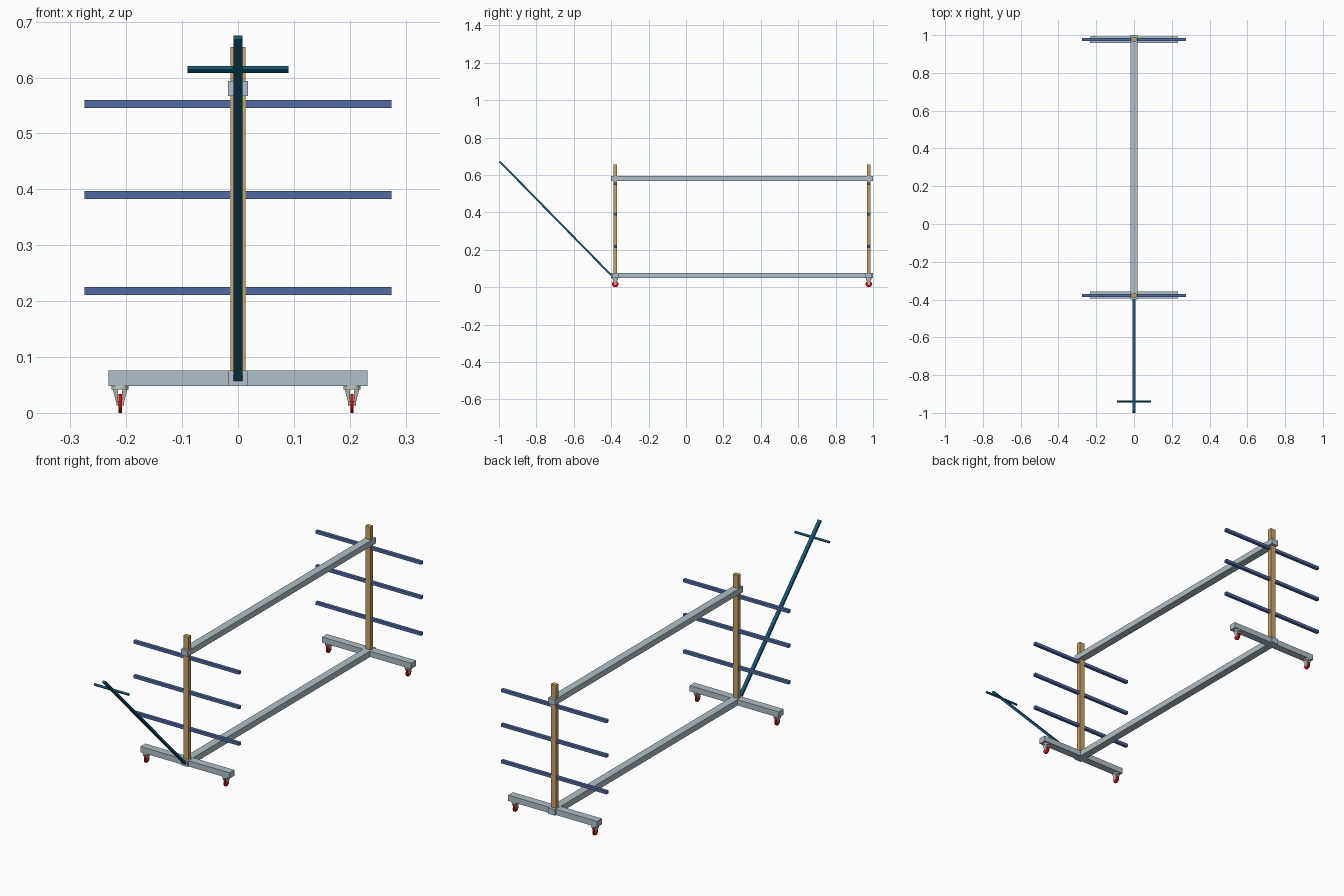
import bpy, bmesh, math
from mathutils import Matrix, Vector

if "Cube" in bpy.data.objects:
    bpy.data.objects.remove(bpy.data.objects["Cube"])


def material(name, rgb):
    m = bpy.data.materials.new(name)
    m.diffuse_color = (*rgb, 1)
    m.use_nodes = True
    m.node_tree.nodes["Principled BSDF"].inputs["Base Color"].default_value = m.diffuse_color
    return m


GREY = material("steel_grey", (0.44, 0.53, 0.58))
WOOD = material("tan", (0.58, 0.38, 0.13))
BLUE = material("arm_blue", (0.085, 0.145, 0.38))
TEAL = material("handle_teal", (0.005, 0.10, 0.18))
RED = material("wheel_red", (0.75, 0.0, 0.0))
PALE = material("caster_grey", (0.56, 0.57, 0.53))


def finish(name, bm, mat):
    bmesh.ops.recalc_face_normals(bm, faces=bm.faces[:])
    me = bpy.data.meshes.new(name)
    bm.to_mesh(me)
    bm.free()
    me.materials.append(mat)
    ob = bpy.data.objects.new(name, me)
    bpy.context.collection.objects.link(ob)
    return ob


def box(name, lo, hi, mat):
    lo, hi = Vector(lo), Vector(hi)
    bm = bmesh.new()
    bmesh.ops.create_cube(bm, size=1, matrix=Matrix.Translation((lo + hi) / 2)
                          @ Matrix.Diagonal((*(hi - lo), 1)))
    return finish(name, bm, mat)


def cylinder(name, centre, r1, r2, depth, mat, turn=None):
    bm = bmesh.new()
    bmesh.ops.create_cone(bm, cap_ends=True, segments=32, radius1=r1, radius2=r2, depth=depth,
                          matrix=Matrix.Translation(centre) @ (turn or Matrix()))
    ob = finish(name, bm, mat)
    bpy.context.view_layer.objects.active = ob
    ob.select_set(True)
    bpy.ops.object.shade_smooth_by_angle(angle=math.radians(35))
    ob.select_set(False)
    return ob


# one fork cheek, wide at the top and narrowing to the axle
def cheek(name, x, y, side):
    bm = bmesh.new()
    rings = []
    for z, inner, outer, half in ((0.042, 0.0034, 0.013, 0.012), (0.013, 0.0034, 0.0055, 0.005)):
        rings.append([bm.verts.new((x + side * a, y + b, z)) for a, b in
                      ((inner, -half), (outer, -half), (outer, half), (inner, half))])
    top, low = rings
    bm.faces.new(top)
    bm.faces.new(low)
    for i in range(4):
        j = (i + 1) % 4
        bm.faces.new((top[i], top[j], low[j], low[i]))
    return finish(name, bm, PALE)


# long rails
for name, z0, z1 in (("lower_rail", 0.048, 0.076), ("upper_rail", 0.567, 0.594)):
    box(name, (-0.018, -0.40, z0), (0.018, 1.0, z1), GREY)

# two end frames
SIDE = Matrix.Rotation(math.pi / 2, 4, 'Y')
for end, y, inward in (("front", -0.378, 1), ("back", 0.977, -1)):
    c = y + inward * 0.002
    box(end + "_foot_bar", (-0.232, c - 0.018, 0.0485), (0.232, c + 0.018, 0.0755), GREY)
    box(end + "_post", (-0.0135, y - 0.010, 0.055), (0.0135, y + 0.010, 0.655), WOOD)
    for i, z in enumerate((0.218, 0.390, 0.553)):
        box(f"{end}_arm_{i + 1}", (-0.275, y - 0.0075, z - 0.007),
            (0.275, y + 0.0075, z + 0.007), BLUE)
    # swivel casters
    for hand, x in (("left", -0.211), ("right", 0.204)):
        tag = f"{end}_{hand}_caster"
        cylinder(tag + "_plate", (x, y, 0.0452), 0.0155, 0.0155, 0.0075, PALE)
        for side in (-1, 1):
            cheek(f"{tag}_cheek_{'left' if side < 0 else 'right'}", x, y, side)
        cylinder(tag + "_wheel", (x, y, 0.017), 0.017, 0.017, 0.0062, RED, SIDE)
        cylinder(tag + "_axle", (x, y, 0.017), 0.004, 0.004, 0.0135, PALE, SIDE)

# slanted pull handle with its cross grip
foot, tip = Vector((0, -0.394, 0.058)), Vector((0, -0.996, 0.672))
d = tip - foot
tilt = Matrix.Translation(foot) @ d.to_track_quat('Z', 'X').to_matrix().to_4x4()
tilt = Matrix.Translation(foot) @ Matrix.Rotation(math.atan2(-d.y, d.z), 4, 'X')
shaft = box("pull_handle", (-0.008, -0.005, 0), (0.008, 0.005, d.length), TEAL)
grip = box("handle_grip", (-0.09, -0.0045, 0.775), (0.09, 0.0045, 0.784), TEAL)
for ob in (shaft, grip):
    ob.data.transform(tilt)
